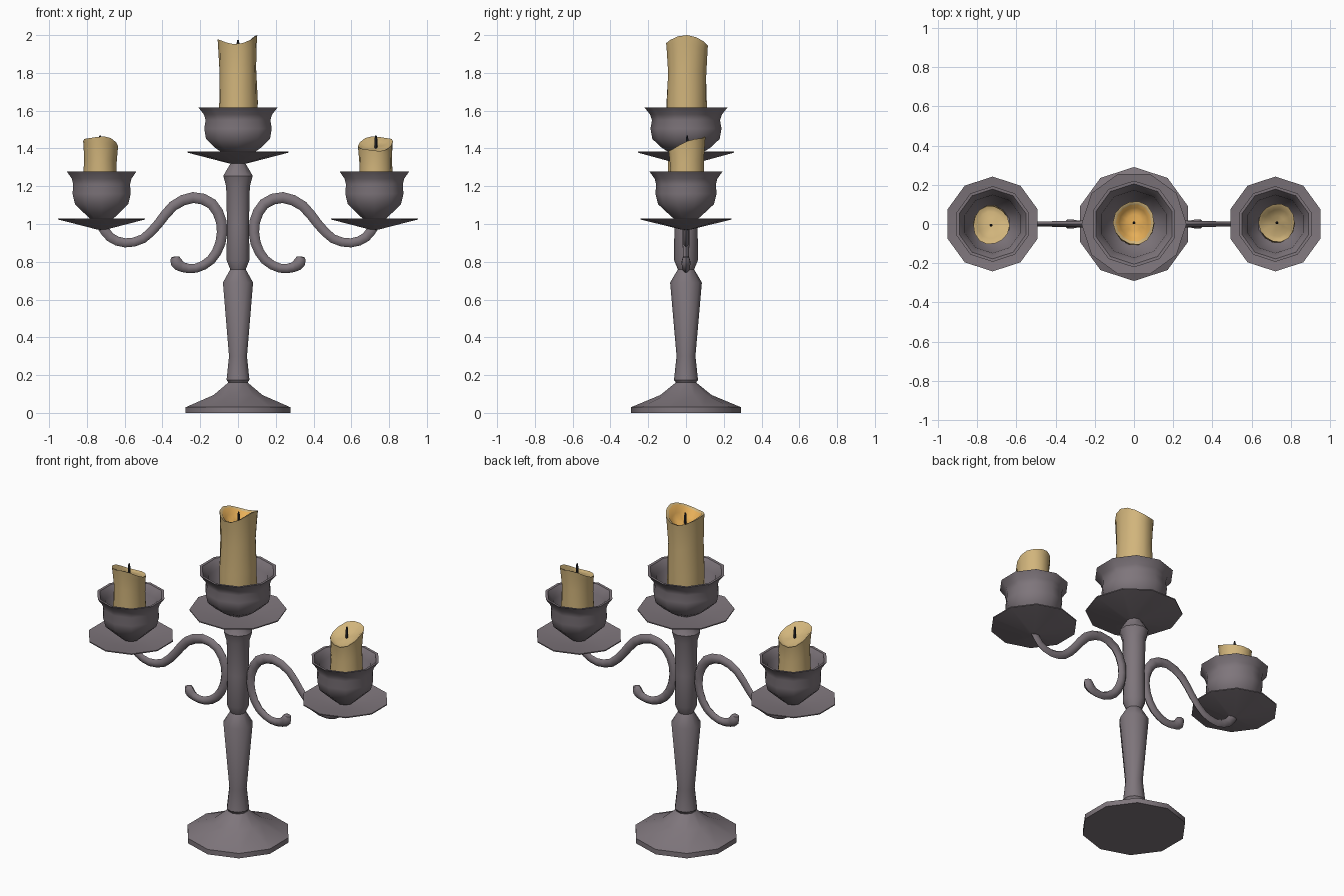
import bpy, bmesh, math
from mathutils import Vector

if "Cube" in bpy.data.objects:
    bpy.data.objects.remove(bpy.data.objects["Cube"])


def material(name, rgb):
    m = bpy.data.materials.new(name)
    m.diffuse_color = (*rgb, 1)
    m.use_nodes = True
    m.node_tree.nodes["Principled BSDF"].inputs["Base Color"].default_value = m.diffuse_color
    return m


METAL = material("grey metal", (0.21, 0.18, 0.2))
WAX = material("tan wax", (0.64, 0.46, 0.2))
POOL = material("orange melted wax", (0.82, 0.44, 0.1))
WICK = material("black wick", (0.02, 0.02, 0.025))


def skin(name, rings, mats, smooth=40, pool_from=None):
    """Join successive rings of points (a single point makes a pole)."""
    bm = bmesh.new()
    vr = [[bm.verts.new(p) for p in ring] for ring in rings]
    for k, (a, b) in enumerate(zip(vr, vr[1:])):
        n = max(len(a), len(b))
        for i in range(n):
            j = (i + 1) % n
            if len(a) == 1:
                f = bm.faces.new((a[0], b[j], b[i]))
            elif len(b) == 1:
                f = bm.faces.new((a[i], a[j], b[0]))
            else:
                f = bm.faces.new((a[i], a[j], b[j], b[i]))
            if pool_from is not None and k >= pool_from:
                f.material_index = 1
    bmesh.ops.recalc_face_normals(bm, faces=bm.faces)
    me = bpy.data.meshes.new(name)
    bm.to_mesh(me)
    bm.free()
    for m in mats:
        me.materials.append(m)
    ob = bpy.data.objects.new(name, me)
    bpy.context.collection.objects.link(ob)
    bpy.ops.object.select_all(action='DESELECT')
    ob.select_set(True)
    bpy.context.view_layer.objects.active = ob
    bpy.ops.object.shade_smooth_by_angle(angle=math.radians(smooth))
    return ob


def lathe(name, profile, mat, x=0, sides=10, turn=90):
    rings = []
    for r, z in profile:
        if r == 0:
            rings.append([(x, 0, z)])
        else:
            angs = [math.radians(turn) + math.tau * i / sides for i in range(sides)]
            rings.append([(x + r * math.cos(a), r * math.sin(a), z) for a in angs])
    return skin(name, rings, [mat])


def candle(name, x, r, z0, rim, depth, mats, lean, sign=1, sides=14):
    """Wax column with an uneven rim and a hollow top."""
    z_mid = sum(rim(math.tau * i / sides) for i in range(sides)) / sides
    # radius factor, height fraction, drop below the rim
    rows = [(1.0, 0, 0), (1.0, .4, 0), (.95, .7, 0), (1.0, .92, 0), (1.03, 1, 0),
            (.88, 1, .006), (.72, 1, depth * .7), (.4, 1, depth)]
    rings = [[(x, 0, z0)]]
    for k, (f, t, drop) in enumerate(rows):
        ring = []
        for i in range(sides):
            a = math.tau * i / sides
            top = rim(a)
            if k > 5:                       # hollow flattens towards the wick
                top = z_mid + (top - z_mid) * f
            z = z0 + (top - z0) * t - drop
            wob = 1 + .03 * math.sin(3 * a + 5 * t)
            ring.append((x + sign * r * f * wob * math.cos(a),
                         sign * (1.06 * r * f * wob * math.sin(a) + lean * t), z))
        rings.append(ring)
    zc = z_mid - depth
    rings.append([(x, sign * lean, zc)])
    skin(name, rings, mats, 50, 6 if len(mats) > 1 else None)
    # wick
    w = [[(x, sign * lean, zc - .01)]]
    for rr, z in ((.007, zc - .01), (.008, zc + .045), (.004, zc + .065)):
        w.append([(x + rr * math.cos(a), sign * lean + rr * math.sin(a), z)
                  for a in (math.tau * i / 6 for i in range(6))])
    w.append([(x, sign * lean, zc + .067)])
    skin(name + "_wick", w, [WICK])


# base and turned stem
lathe("base", [(0, 0), (.291, 0), (.291, .03), (.135, .095), (.055, .16), (0, .16)], METAL)
lathe("stem", [(0, .155), (.05, .155), (.064, .175), (.062, .19), (.05, .30), (.084, .69),
               (.043, .76), (.064, .81), (.061, 1.0), (.066, 1.2), (.082, 1.255),
               (.042, 1.32), (.04, 1.345), (0, 1.345)], METAL)

# centre drip tray and cup
lathe("centre_tray", [(0, 1.315), (.045, 1.32), (.268, 1.378), (.268, 1.384),
                      (.1, 1.362), (0, 1.36)], METAL, turn=0)
lathe("centre_cup", [(0, 1.35), (.06, 1.36), (.13, 1.405), (.178, 1.45), (.188, 1.505),
                     (.18, 1.55), (.19, 1.58), (.221, 1.618), (.205, 1.617), (.172, 1.57),
                     (.165, 1.5), (.1, 1.43), (0, 1.42)], METAL)

# scrolling arm path (x, z, radius), from curl tip to tray
PATH = [(.333, .825, .022), (.325, .795, .032), (.292, .771, .026), (.222, .766, .024),
        (.143, .81, .025), (.093, .90, .027), (.088, 1.01, .028), (.138, 1.106, .029),
        (.238, 1.14, .029), (.344, 1.095, .027), (.423, 1.0, .025), (.503, .922, .024),
        (.598, .90, .024), (.677, .93, .025), (.72, .99, .027)]


def spline(t):
    """Smooth interpolation along PATH."""
    i = min(int(t), len(PATH) - 2)
    u = t - i
    p = [Vector(PATH[min(max(j, 0), len(PATH) - 1)]) for j in range(i - 1, i + 3)]
    return .5 * (2 * p[1] + (p[2] - p[0]) * u + (2 * p[0] - 5 * p[1] + 4 * p[2] - p[3]) * u * u
                 + (3 * p[1] - p[0] - 3 * p[2] + p[3]) * u ** 3)


def arm(name, s):
    steps = 2 * (len(PATH) - 1)
    pts = [spline(k / 2) for k in range(steps + 1)]
    rings = [[(s * pts[0].x, 0, pts[0].y + .004)]]
    for k, p in enumerate(pts):
        d = pts[min(k + 1, steps)] - pts[max(k - 1, 0)]
        n = Vector((-d.y, d.x)).normalized()
        flat = .85 - .3 * k / steps          # arm gets thinner in y outwards
        ring = []
        for i in range(6):
            a = math.tau * i / 6
            c = p.z * math.cos(a)
            ring.append((s * (p.x + n.x * c), p.z * flat * math.sin(a), p.y + n.y * c))
        rings.append(ring)
    rings.append([(s * pts[-1].x, 0, pts[-1].y)])
    skin(name, rings, [METAL], 60)


# both arms with tray, cup and candle; the side candles are half-turned copies
for side, s in (("right", 1), ("left", -1)):
    x = s * .722
    arm(side + "_arm", s)
    lathe(side + "_tray", [(0, .968), (.03, .972), (.242, 1.024), (.242, 1.03),
                           (.09, 1.008), (0, 1.005)], METAL, x)
    lathe(side + "_cup", [(0, 1.0), (.05, 1.015), (.1, 1.06), (.148, 1.105), (.162, 1.16),
                          (.158, 1.21), (.166, 1.24), (.193, 1.277), (.178, 1.276),
                          (.148, 1.23), (.142, 1.16), (.09, 1.09), (0, 1.08)], METAL, x)
    candle(side + "_candle", s * .73, .09, 1.08,
           lambda a: 1.425 + .038 * math.sin(a) + .008 * math.cos(a) + .006 * math.cos(3 * a),
           .022, [WAX], .006, s)

# centre candle with a deep orange melt pool
candle("centre_candle", 0, .102, 1.42,
       lambda a: 1.968 + .021 * math.cos(2 * a) + .011 * math.cos(a) - .006 * math.sin(a),
       .06, [WAX, POOL], .006)
